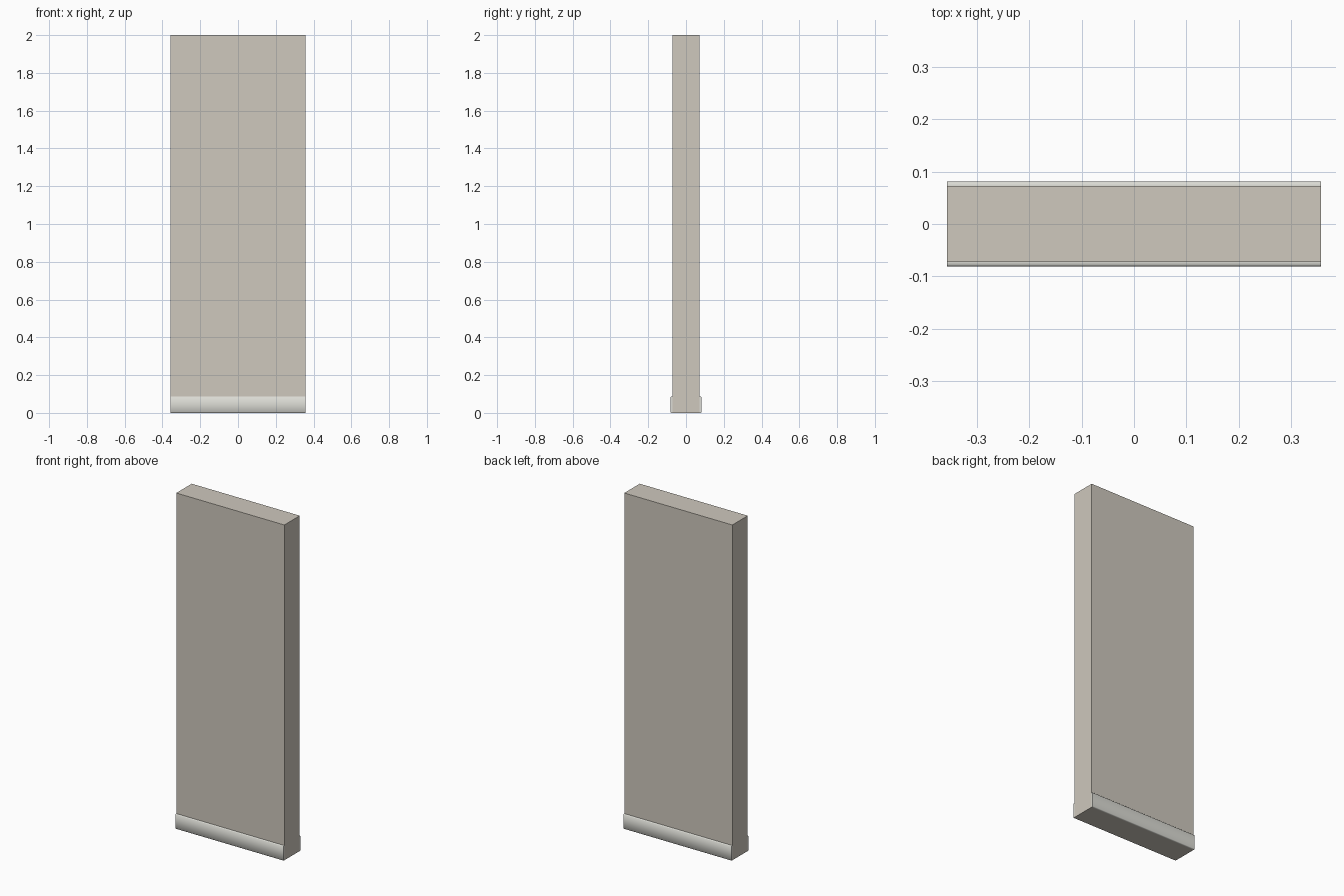
import bpy, math

if "Cube" in bpy.data.objects:
    bpy.data.objects.remove(bpy.data.objects["Cube"])

HALF_X, HALF_Y, HEIGHT = 0.3565, 0.0725, 2.0
SKIRT_T, SKIRT_H, ROUND = 0.0085, 0.088, 0.003


def material(name, rgb):
    m = bpy.data.materials.new(name)
    m.diffuse_color = (*rgb, 1)
    m.use_nodes = True
    m.node_tree.nodes["Principled BSDF"].inputs["Base Color"].default_value = m.diffuse_color
    return m


def extrude_x(name, profile, mat):
    """Extrude a closed (y, z) profile along the full wall length."""
    n = len(profile)
    verts = [(x, y, z) for x in (-HALF_X, HALF_X) for y, z in profile]
    faces = [(i, i + n, (i + 1) % n + n, (i + 1) % n) for i in range(n)]
    faces += [tuple(range(n)), tuple(range(2 * n - 1, n - 1, -1))]
    mesh = bpy.data.meshes.new(name)
    mesh.from_pydata(verts, [], faces)
    mesh.materials.append(mat)
    obj = bpy.data.objects.new(name, mesh)
    bpy.context.collection.objects.link(obj)
    # consistent outward normals
    bpy.ops.object.select_all(action='DESELECT')
    obj.select_set(True)
    bpy.context.view_layer.objects.active = obj
    bpy.ops.object.mode_set(mode='EDIT')
    bpy.ops.mesh.select_all(action='SELECT')
    bpy.ops.mesh.normals_make_consistent(inside=False)
    bpy.ops.object.mode_set(mode='OBJECT')
    return obj


plaster = material("plaster", (0.62, 0.58, 0.51))
paint = material("skirting_paint", (0.72, 0.72, 0.67))

# Wall panel
extrude_x("wall", [(-HALF_Y, 0), (HALF_Y, 0), (HALF_Y, HEIGHT), (-HALF_Y, HEIGHT)], plaster)

# Skirting boards with eased outer edges, one on each face
outer = HALF_Y + SKIRT_T
for name, side in (("front_skirting", -1), ("back_skirting", 1)):
    profile = [(HALF_Y, 0), (outer - ROUND, 0), (outer, ROUND),
               (outer, SKIRT_H - ROUND), (outer - ROUND, SKIRT_H), (HALF_Y, SKIRT_H)]
    extrude_x(name, [(side * y, z) for y, z in profile], paint)
    bpy.ops.object.shade_smooth_by_angle(angle=math.radians(50))
